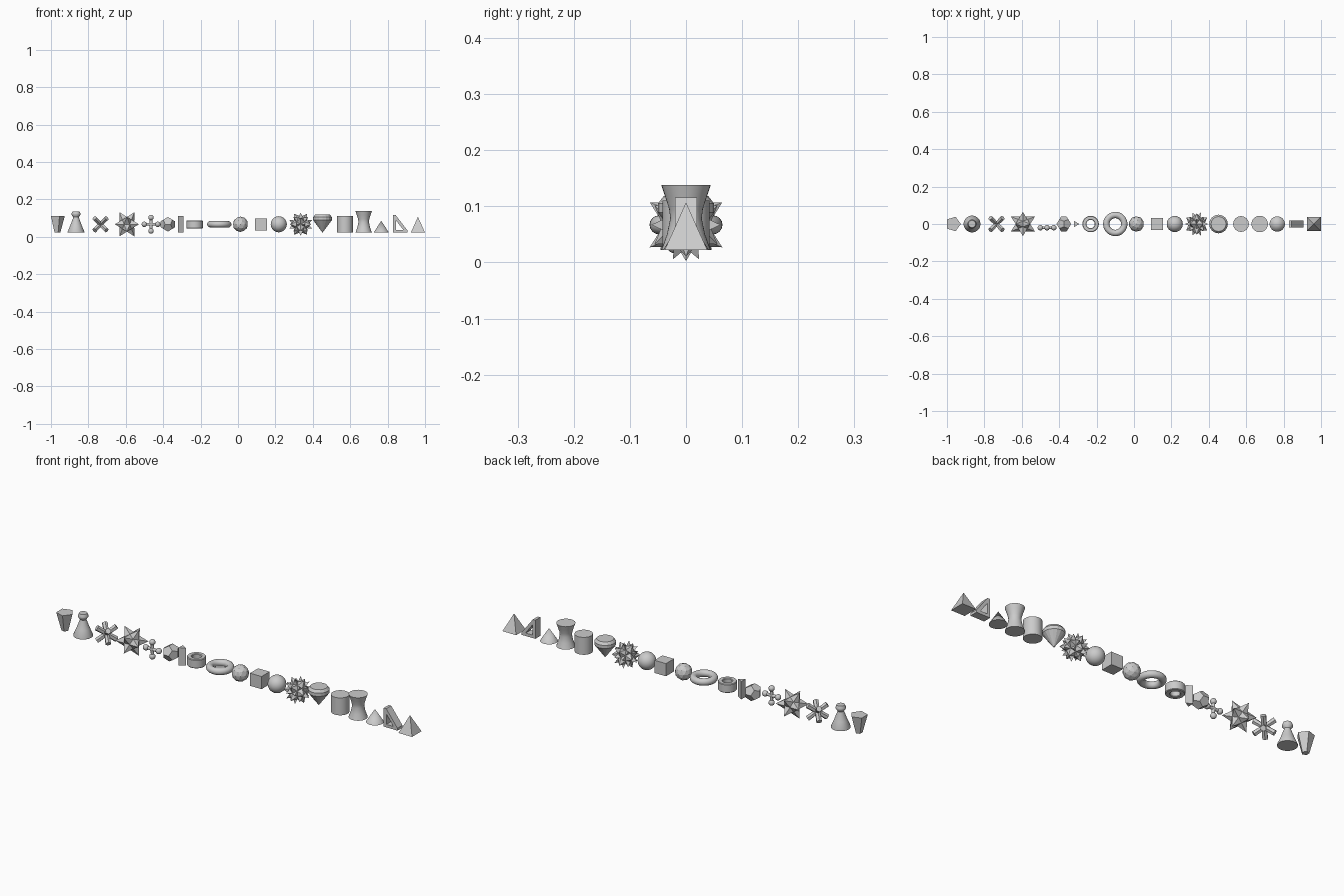
import bpy, bmesh, math
from mathutils import Vector
from itertools import product

if "Cube" in bpy.data.objects:
    bpy.data.objects.remove(bpy.data.objects["Cube"])

CZ = 0.067
PHI = (1 + 5 ** 0.5) / 2

def finish(name, bm, loc, smooth=False):
    bmesh.ops.recalc_face_normals(bm, faces=bm.faces)
    me = bpy.data.meshes.new(name)
    bm.to_mesh(me)
    bm.free()
    ob = bpy.data.objects.new(name, me)
    ob.location = loc
    bpy.context.collection.objects.link(ob)
    if smooth:
        bpy.ops.object.select_all(action='DESELECT')
        bpy.context.view_layer.objects.active = ob
        ob.select_set(True)
        bpy.ops.object.shade_smooth_by_angle(angle=math.radians(35))
    return ob

def lathe(name, x, profile, sides=32, turn=0.0, closed=False, smooth=True):
    """Revolve (radius, z) points about a vertical axis; ends are capped unless closed."""
    bm = bmesh.new()
    rings = []
    for r, z in profile:
        if r == 0:
            rings.append([bm.verts.new((0, 0, z))] * sides)
        else:
            rings.append([bm.verts.new((r * math.cos(turn + math.tau * i / sides),
                                        r * math.sin(turn + math.tau * i / sides), z))
                          for i in range(sides)])
    pairs = list(zip(rings, rings[1:])) + ([(rings[-1], rings[0])] if closed else [])
    for a, b in pairs:
        for i in range(sides):
            j = (i + 1) % sides
            bm.faces.new(list(dict.fromkeys((a[i], a[j], b[j], b[i]))))
    if not closed:
        for ring, (r, _) in ((rings[0], profile[0]), (rings[-1], profile[-1])):
            if r:
                bm.faces.new(ring)
    return finish(name, bm, (x, 0, 0), smooth)

def hull(points, radius):
    """Convex solid through points scaled to a radius, coplanar triangles merged."""
    bm = bmesh.new()
    for p in points:
        bm.verts.new(Vector(p).normalized() * radius)
    bmesh.ops.convex_hull(bm, input=bm.verts)
    bmesh.ops.dissolve_limit(bm, angle_limit=0.02, verts=bm.verts, edges=bm.edges)
    return bm

def spiked(bm, tip):
    """Raise a spike of given tip radius on every face."""
    for f in list(bm.faces):
        n = f.calc_center_median().normalized()
        v = bm.verts.new(n * tip)
        for e in f.edges:
            bm.faces.new((e.verts[0], e.verts[1], v))
        bm.faces.remove(f)
    return bm

def oriented(bm_to, part_verts, direction, dist):
    q = Vector(direction).to_track_quat('Z', 'Y')
    for v in part_verts:
        v.co = q @ (v.co + Vector((0, 0, dist)))

# Icosahedron corners and the matching dodecahedron corners
S = (-1, 1)
ico = [p for a, b in product(S, S)
       for p in ((a, 0, b * PHI), (a * PHI, b, 0), (0, a * PHI, b))]
tmp = hull(ico, 1)
dodec = [f.calc_center_median() for f in tmp.faces]
icosidodec = [(e.verts[0].co + e.verts[1].co) / 2 for e in tmp.edges]
tmp.free()

# Tapered pentagon
lathe("pentagon_taper", -0.967, [(0.017, 0.022), (0.041, 0.112)], 5, smooth=False)

# Pawn-like piece
lathe("pawn", -0.866, [(0.045, 0.022), (0.045, 0.027), (0.031, 0.06), (0.016, 0.1),
                       (0.015, 0.105), (0.024, 0.118), (0.024, 0.124), (0.019, 0.136)])

# Eight stubby arms along the cube diagonals
bm = bmesh.new()
for d in product(S, S, S):
    g = bmesh.ops.create_cone(bm, cap_ends=True, segments=6, radius1=0.012,
                              radius2=0.014, depth=0.056)
    oriented(bm, g["verts"], d, 0.028)
finish("eight_arm_jack", bm, (-0.735, 0, CZ))

# Twelve-pointed star
finish("twelve_point_star", spiked(hull(dodec, 0.042), 0.076), (-0.594, 0, CZ))

# Flat cross with ball ends
bm = bmesh.new()
for d in ((1, 0, 0), (-1, 0, 0), (0, 0, 1), (0, 0, -1)):
    g = bmesh.ops.create_uvsphere(bm, u_segments=16, v_segments=10, radius=0.0145)
    oriented(bm, g["verts"], d, 0.036)
    g = bmesh.ops.create_cone(bm, cap_ends=True, segments=12, radius1=0.008,
                              radius2=0.007, depth=0.036)
    oriented(bm, g["verts"], d, 0.018)
finish("ball_cross", bm, (-0.465, -0.02, CZ), True)

# Dodecahedron
finish("dodecahedron", hull(dodec, 0.042), (-0.375, 0, CZ))

# Triangular prism
lathe("triangle_prism", -0.311, [(0.019, 0.022), (0.019, 0.112)], 3, smooth=False)

# Tube with chamfered edges
lathe("tube", -0.232, [(0.022, 0.047), (0.025, 0.044), (0.041, 0.044), (0.044, 0.047),
                       (0.044, 0.085), (0.041, 0.088), (0.025, 0.088), (0.022, 0.085)],
      closed=True)

# Torus
lathe("torus", -0.1, [(0.048 + 0.017 * math.cos(math.tau * i / 16),
                       CZ + 0.017 * math.sin(math.tau * i / 16)) for i in range(16)],
      40, closed=True)

# Faceted ball
bm = bmesh.new()
bmesh.ops.create_icosphere(bm, subdivisions=2, radius=0.041)
finish("faceted_ball", bm, (0.013, 0, CZ))

# Cube
bm = bmesh.new()
bmesh.ops.create_cube(bm, size=0.064)
finish("cube", bm, (0.122, 0, CZ))

# Round ball
bm = bmesh.new()
bmesh.ops.create_uvsphere(bm, u_segments=32, v_segments=16, radius=0.043)
finish("round_ball", bm, (0.218, 0, CZ), True)

# Many-spiked ball
finish("spiky_ball", spiked(hull(icosidodec, 0.042), 0.066), (0.335, 0, CZ))

# Gem
lathe("gem", 0.452, [(0, 0.022), (0.05, 0.089), (0.05, 0.105), (0.04, 0.118)], 16, smooth=False)

# Cylinder
lathe("cylinder", 0.572, [(0.042, 0.022), (0.042, 0.11)])

# Hourglass spool
lathe("spool", 0.672, [(0.044, 0.022), (0.034, 0.05), (0.028, 0.078), (0.03, 0.095),
                       (0.037, 0.117), (0.044, 0.138)])

# Cone
lathe("cone", 0.766, [(0.041, 0.022), (0, 0.086)])

# Right-angled triangular frame
outer = [(0.829, 0.022), (0.906, 0.022), (0.906, 0.034), (0.843, 0.116), (0.829, 0.116)]
inner = [(0.844, 0.037), (0.882, 0.037), (0.882, 0.039), (0.845, 0.088), (0.844, 0.088)]
bm = bmesh.new()
loops = [[bm.verts.new((x, y, z)) for x, z in pts]
         for pts, y in ((outer, -0.02), (outer, 0.02), (inner, 0.02), (inner, -0.02))]
for a, b in zip(loops, loops[1:] + loops[:1]):
    for i in range(5):
        j = (i + 1) % 5
        bm.faces.new((a[i], a[j], b[j], b[i]))
finish("triangle_frame", bm, (0, 0, 0))

# Square pyramid
lathe("pyramid", 0.962, [(0.038 * 2 ** 0.5, 0.022), (0, 0.107)], 4, math.pi / 4, smooth=False)
